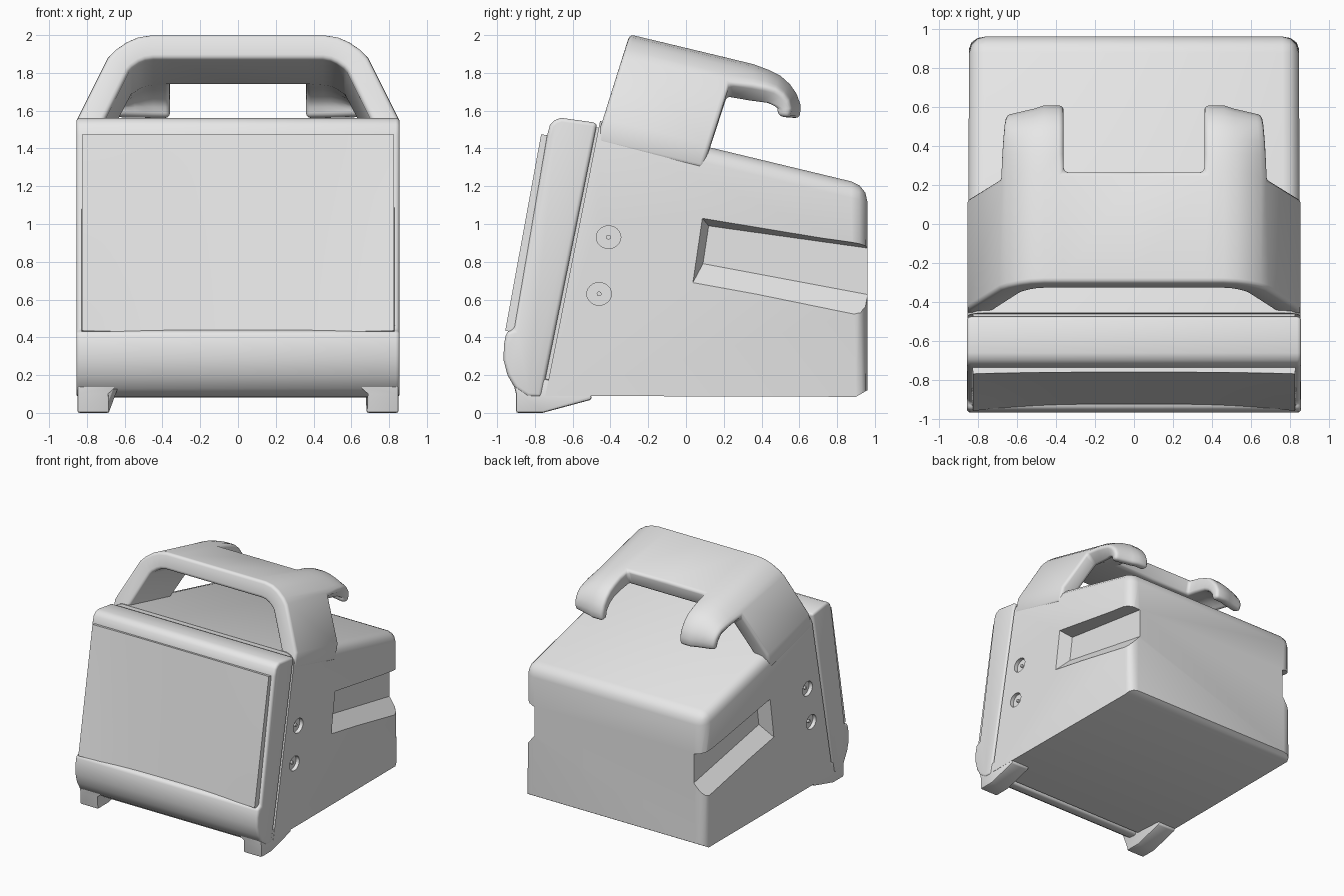
import bpy, bmesh, math

if "Cube" in bpy.data.objects:
    bpy.data.objects.remove(bpy.data.objects["Cube"])

grey = bpy.data.materials.new("light_grey_plastic")
grey.diffuse_color = (0.8, 0.8, 0.8, 1)
grey.use_nodes = True
grey.node_tree.nodes["Principled BSDF"].inputs["Base Color"].default_value = grey.diffuse_color


def make_object(name, bm):
    mesh = bpy.data.meshes.new(name)
    bm.to_mesh(mesh)
    bm.free()
    ob = bpy.data.objects.new(name, mesh)
    bpy.context.collection.objects.link(ob)
    return ob


def loft(bm, ring_a, ring_b):
    """Closed solid between two matching rings of 3D points."""
    a = [bm.verts.new(p) for p in ring_a]
    b = [bm.verts.new(p) for p in ring_b]
    n = len(a)
    faces = [bm.faces.new(a), bm.faces.new(b[::-1])]
    for i in range(n):
        j = (i + 1) % n
        faces.append(bm.faces.new((a[j], a[i], b[i], b[j])))
    bmesh.ops.recalc_face_normals(bm, faces=faces)


def prism(profile, x0, x1):
    """Extrude a (y, z) side profile across x."""
    bm = bmesh.new()
    loft(bm, [(x0, y, z) for y, z in profile], [(x1, y, z) for y, z in profile])
    return bm


def bevel(ob, width, segments=3, angle=50):
    m = ob.modifiers.new("bevel", 'BEVEL')
    m.width, m.segments = width, segments
    m.limit_method, m.angle_limit = 'ANGLE', math.radians(angle)


def bake(ob):
    """Apply all modifiers."""
    dg = bpy.context.evaluated_depsgraph_get()
    mesh = bpy.data.meshes.new_from_object(ob.evaluated_get(dg))
    ob.modifiers.clear()
    ob.data = mesh


# main body: wedge with a sloping front and rounded top and back edges
bm = prism([(-0.745, 0.09), (-0.455, 1.545), (0.96, 1.205), (0.96, 0.12), (0.90, 0.085)], -0.852, 0.852)
for v in bm.verts:
    if v.co.y > 0.8:
        v.co.x *= 0.99
rounded = []
for e in bm.edges:
    p, q = e.verts[0].co, e.verts[1].co
    top = p.z > 1.1 and q.z > 1.1 and (abs(p.x - q.x) < 0.1 or min(p.y, q.y) > 0.9)
    back = p.y > 0.95 and q.y > 0.95 and abs(p.x - q.x) < 0.1
    if top or back:
        rounded.append(e)
bmesh.ops.bevel(bm, geom=rounded, offset=0.085, segments=3, profile=0.5, affect='EDGES')
body = make_object("body", bm)

# cutters: side grip grooves and screw recesses
SCREWS = [(-0.41, 0.93), (-0.46, 0.63)]
cutters = []
for s in (-1, 1):
    bm = bmesh.new()
    outer = [(0.07, 1.05), (1.05, 0.89), (1.05, 0.42), (0.01, 0.64)]
    inner = [(0.12, 0.99), (1.05, 0.86), (1.05, 0.61), (0.09, 0.79)]
    loft(bm, [(s * 0.90, y, z) for y, z in outer], [(s * 0.745, y, z) for y, z in inner])
    cutters.append(make_object("groove_cutter", bm))
    for cy, cz in SCREWS:
        ring = [(cy + 0.065 * math.cos(k * math.pi / 12), cz + 0.06 * math.sin(k * math.pi / 12))
                for k in range(24)]
        cutters.append(make_object("recess_cutter", prism(ring, s * 0.82, s * 0.90)))
        pin = [(cy + 0.013 * math.cos(k * math.pi / 5), cz + 0.013 * math.sin(k * math.pi / 5))
               for k in range(10)]
        make_object("screw_pin", prism(pin, s * 0.81, s * 0.835))
for c in cutters:
    c.hide_render = True
    m = body.modifiers.new("cut", 'BOOLEAN')
    m.operation, m.object, m.solver = 'DIFFERENCE', c, 'EXACT'
bake(body)
for c in cutters:
    bpy.data.objects.remove(c)

# handle: arched sheet with two hooked prongs at the back
half = [(0.853, -0.62), (0.853, -0.48), (0.69, -0.13), (0.65, -0.085), (0.59, -0.04),
        (0.53, -0.012), (0.46, 0.0), (0.36, 0.0)]
cols = [(-x, h) for x, h in half] + [(0, 0)] + [(x, h) for x, h in half[::-1]]
hook = [(0.36, 1.845), (0.44, 1.815), (0.50, 1.785), (0.55, 1.74), (0.585, 1.69), (0.607, 1.63), (0.603, 1.56)]
bm = bmesh.new()
weight = bm.verts.layers.deform.verify()
rows = []
for y0 in (-0.30, 0.27):
    row = []
    for x, h in cols:
        y = y0 + 0.29 * h
        v = bm.verts.new((x, y, 1.932 + h - 0.24 * y))
        v[weight][0] = 1.0
        row.append(v)
    rows.append(row)
for k, (y, z) in enumerate(hook):
    t = (k + 1) / len(hook)
    row = []
    for x, h in cols:
        if not 0.3 < abs(x) < 0.7:
            row.append(None)
            continue
        pull = 0.06 * max(0, abs(x) - 0.46) / 0.23
        v = bm.verts.new((x * (1 - 0.05 * t * (abs(x) > 0.5)), y - pull * t, z + h * (1 - t)))
        v[weight][0] = 1 - 0.5 * t
        row.append(v)
    rows.append(row)
for r0, r1 in zip(rows, rows[1:]):
    for i in range(len(cols) - 1):
        quad = (r0[i], r0[i + 1], r1[i + 1], r1[i])
        if all(quad) and (r1 is rows[1] or abs(cols[i][0] + cols[i + 1][0]) > 0.7):
            bm.faces.new(quad)
handle = make_object("handle", bm)
handle.vertex_groups.new(name="taper")
m = handle.modifiers.new("thickness", 'SOLIDIFY')
m.thickness, m.offset, m.use_even_offset = 0.135, -1, True
m.vertex_group = "taper"
bevel(handle, 0.025)
bake(handle)

# front housing with a rounded top and a bulging lower lip
front = [(-0.47, 1.535), (-0.66, 1.562), (-0.695, 1.55), (-0.72, 1.525), (-0.735, 1.47), (-0.91, 0.44),
         (-0.95, 0.43), (-0.964, 0.36), (-0.966, 0.28), (-0.945, 0.20), (-0.905, 0.13), (-0.84, 0.085),
         (-0.765, 0.08)]
housing = make_object("front_housing", prism(front, -0.856, 0.856))
bevel(housing, 0.025)
bake(housing)

# seam filler between body and front housing
make_object("seam", prism([(-0.78, 0.12), (-0.49, 1.51), (-0.43, 1.51), (-0.72, 0.12)], -0.825, 0.825))

# screen panel, slightly dished towards its lower middle
bm = bmesh.new()
N = 16
grid = []
for j in range(N + 1):
    t = j / N
    row = []
    for i in range(N + 1):
        u = 2 * i / N - 1
        d = 0.035 * (1 - abs(u) ** 3) * (1 - 0.75 * t)
        row.append(bm.verts.new((0.825 * u, -0.957 + 0.19 * t + 0.98 * d, 0.435 + 1.04 * t - 0.18 * d)))
    grid.append(row)
for j in range(N):
    for i in range(N):
        bm.faces.new((grid[j][i], grid[j][i + 1], grid[j + 1][i + 1], grid[j + 1][i]))
screen = make_object("screen", bm)
m = screen.modifiers.new("thickness", 'SOLIDIFY')
m.thickness, m.offset = 0.05, -1
bake(screen)

# front feet with tails running back under the body
foot = [(-0.915, 0.16), (-0.90, 0.10), (-0.90, 0.0), (-0.76, 0.0), (-0.50, 0.07), (-0.50, 0.095), (-0.74, 0.18)]
for side, s in (("left", -1), ("right", 1)):
    bm = bmesh.new()
    loft(bm, [(s * 0.85, y, z) for y, z in foot],
         [(s * (0.62 if z > 0.12 else 0.68), y, z) for y, z in foot])
    ob = make_object("foot_" + side, bm)
    bevel(ob, 0.012, 2)
    bake(ob)

# one material and smooth shading for everything
for ob in bpy.context.collection.objects:
    ob.data.materials.clear()
    ob.data.materials.append(grey)
    for p in ob.data.polygons:
        p.material_index = 0
    ob.select_set(True)
    bpy.context.view_layer.objects.active = ob
bpy.ops.object.shade_smooth_by_angle(angle=math.radians(40))
